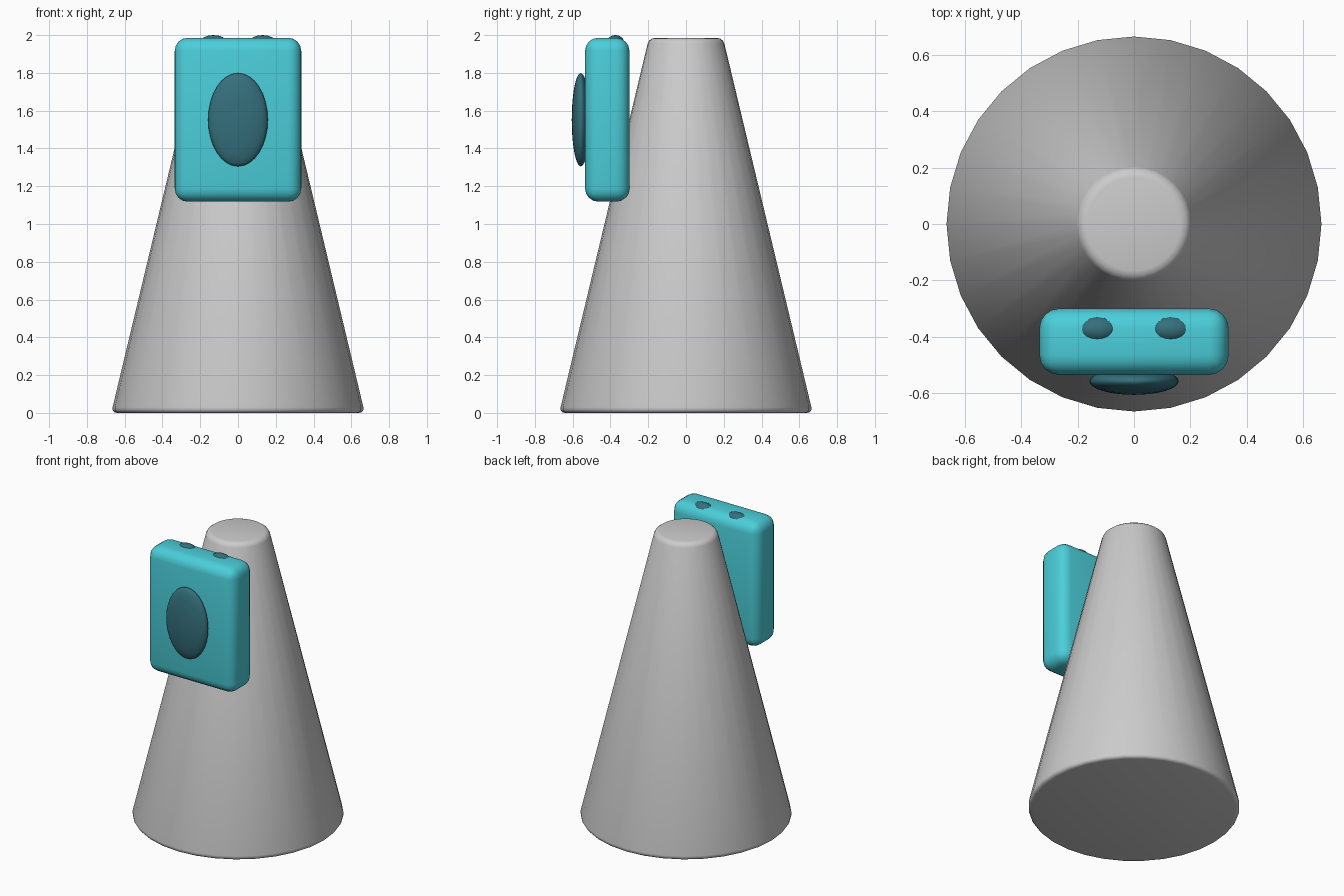
import bpy

if "Cube" in bpy.data.objects:
    bpy.data.objects.remove(bpy.data.objects["Cube"])


def material(name, colour):
    m = bpy.data.materials.new(name)
    m.diffuse_color = (*colour, 1)
    m.use_nodes = True
    m.node_tree.nodes["Principled BSDF"].inputs["Base Color"].default_value = m.diffuse_color
    return m


def finish(obj, name, mat=None, bevel=0, segments=3):
    obj.name = name
    bpy.ops.object.transform_apply(location=False, rotation=False, scale=True)
    if bevel:
        b = obj.modifiers.new("rounded_edges", "BEVEL")
        b.width = bevel
        b.segments = segments
        b.limit_method = "ANGLE"
        b.angle_limit = 0.8
        bpy.ops.object.modifier_apply(modifier=b.name)
    bpy.ops.object.shade_smooth_by_angle(angle=0.75)
    if mat:
        obj.data.materials.append(mat)
    return obj


def ellipsoid(name, centre, radii, mat, segments=32, rings=16):
    bpy.ops.mesh.primitive_uv_sphere_add(segments=segments, ring_count=rings, location=centre)
    obj = bpy.context.object
    obj.scale = radii
    return finish(obj, name, mat)


teal = material("teal", (0.07, 0.62, 0.70))
dark_teal = material("dark_teal", (0.035, 0.16, 0.20))

# Tapered body with softened rims
bpy.ops.mesh.primitive_cone_add(vertices=32, radius1=0.671, radius2=0.196,
                                depth=1.985, location=(0, 0, 0.9925))
finish(bpy.context.object, "body", bevel=0.03)

# Rounded pack on the front
bpy.ops.mesh.primitive_cube_add(size=1, location=(0, -0.417, 1.552))
bpy.context.object.scale = (0.67, 0.235, 0.868)
finish(bpy.context.object, "pack", teal, bevel=0.07, segments=4)

# Oval pad on the pack face
ellipsoid("oval_pad", (0, -0.557, 1.552), (0.158, 0.048, 0.247), dark_teal)

# Two small studs on the top edge
for side, x in (("left", -0.13), ("right", 0.13)):
    ellipsoid(f"{side}_stud", (x, -0.373, 1.96), (0.073, 0.046, 0.04), dark_teal, 16, 8)
